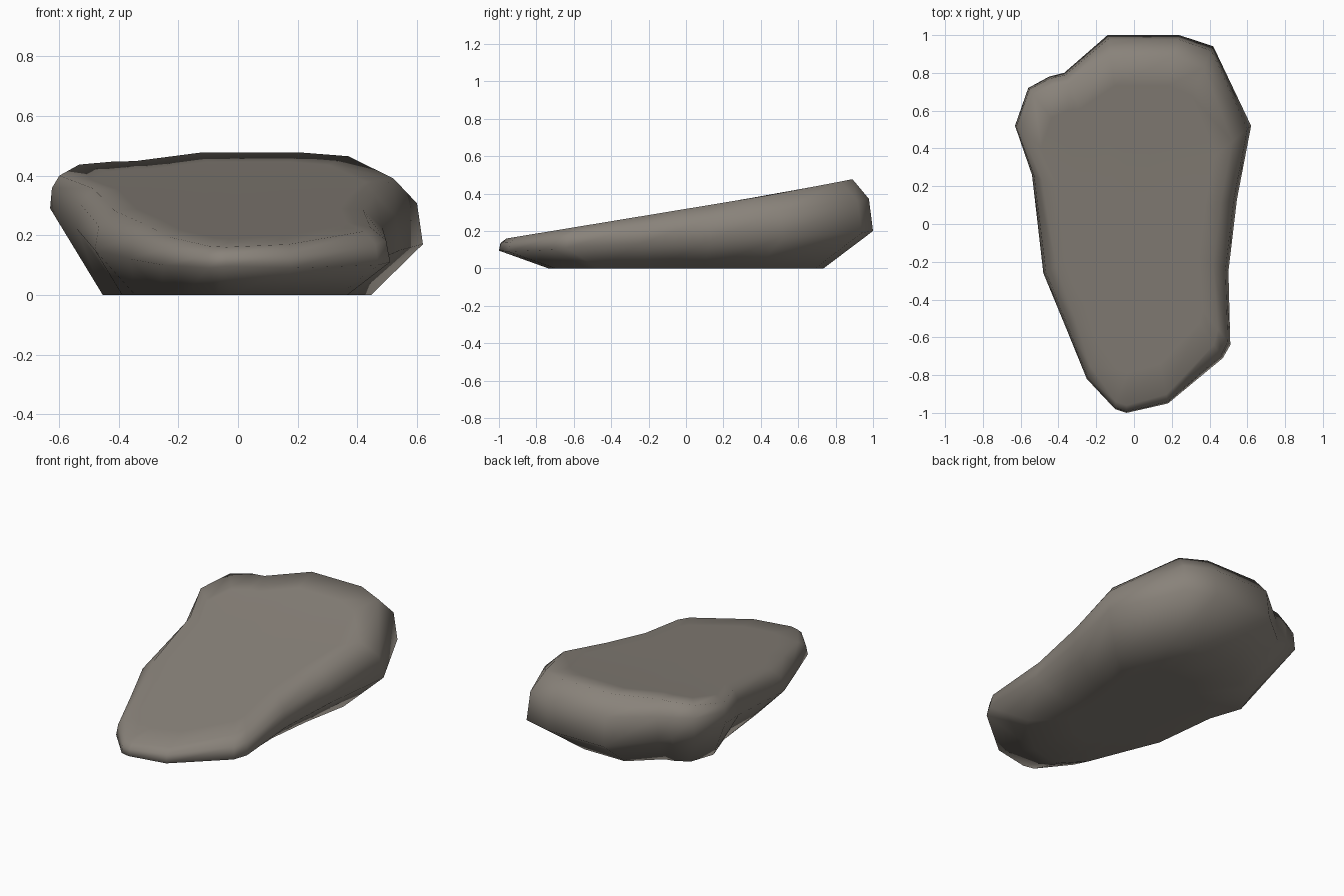
import bpy, bmesh

if "Cube" in bpy.data.objects:
    bpy.data.objects.remove(bpy.data.objects["Cube"])

# Widest outline, counter-clockwise from the front tip: x, y, height, rim scale
OUTLINE = [
    (-0.04, -1.00, 0.095, 0.96), (0.18, -0.95, 0.09, 0.95),
    (0.47, -0.71, 0.10, 0.90), (0.51, -0.64, 0.11, 0.87),
    (0.50, -0.25, 0.13, 0.84), (0.545, 0.13, 0.15, 0.84),
    (0.62, 0.52, 0.17, 0.84), (0.42, 0.94, 0.19, 0.88),
    (0.24, 1.00, 0.20, 0.89), (-0.14, 1.00, 0.20, 0.89),
    (-0.37, 0.80, 0.22, 0.93), (-0.45, 0.78, 0.25, 0.94),
    (-0.56, 0.72, 0.27, 0.95), (-0.63, 0.52, 0.29, 0.95),
    (-0.54, 0.26, 0.22, 0.90), (-0.48, -0.26, 0.15, 0.86),
    (-0.36, -0.55, 0.12, 0.88), (-0.25, -0.82, 0.10, 0.92),
    (-0.10, -0.98, 0.09, 0.96),
]


def top_height(y):
    # sloped top, a little steeper at the back
    return 0.16 + 0.165 * (y + 0.96) + 0.03 * max(0, y - 0.5)


bm = bmesh.new()


def ring(fn):
    return [bm.verts.new(fn(*p)) for p in OUTLINE]


def shoulder(x, y, z, s):
    k = 1 - (1 - s) * 0.2
    return (x * k, y * k, z + 0.62 * (top_height(y * s) - z))


def top_ring(k):
    return lambda x, y, z, s: (x * s * k, y * s * k, top_height(y * s * k))


# Rings from the underside up to the inner top
rings = [
    ring(lambda x, y, z, s: (x * 0.42, y * 0.44, 0)),
    ring(lambda x, y, z, s: (x * 0.72, y * 0.735, 0)),
    ring(lambda x, y, z, s: (x, y, z)),
    ring(shoulder),
    ring(top_ring(1.0)),
    ring(top_ring(0.82)),
    ring(top_ring(0.4)),
]
n = len(OUTLINE)
for low, high in zip(rings, rings[1:]):
    for i in range(n):
        j = (i + 1) % n
        bm.faces.new((low[i], low[j], high[j], high[i]))

# Close the underside and the top
for r, z in ((rings[0], 0), (rings[-1], top_height(0))):
    c = bm.verts.new((0, 0, z))
    for i in range(n):
        bm.faces.new((r[i], r[(i + 1) % n], c))
bmesh.ops.recalc_face_normals(bm, faces=bm.faces)
for f in bm.faces:
    f.smooth = True

mesh = bpy.data.meshes.new("flat_rock")
bm.to_mesh(mesh)
bm.free()
rock = bpy.data.objects.new("flat_rock", mesh)
bpy.context.collection.objects.link(rock)

# Stone colour
stone = bpy.data.materials.new("warm grey stone")
stone.diffuse_color = (0.25, 0.225, 0.195, 1)
stone.use_nodes = True
stone.node_tree.nodes["Principled BSDF"].inputs["Base Color"].default_value = stone.diffuse_color
mesh.materials.append(stone)
